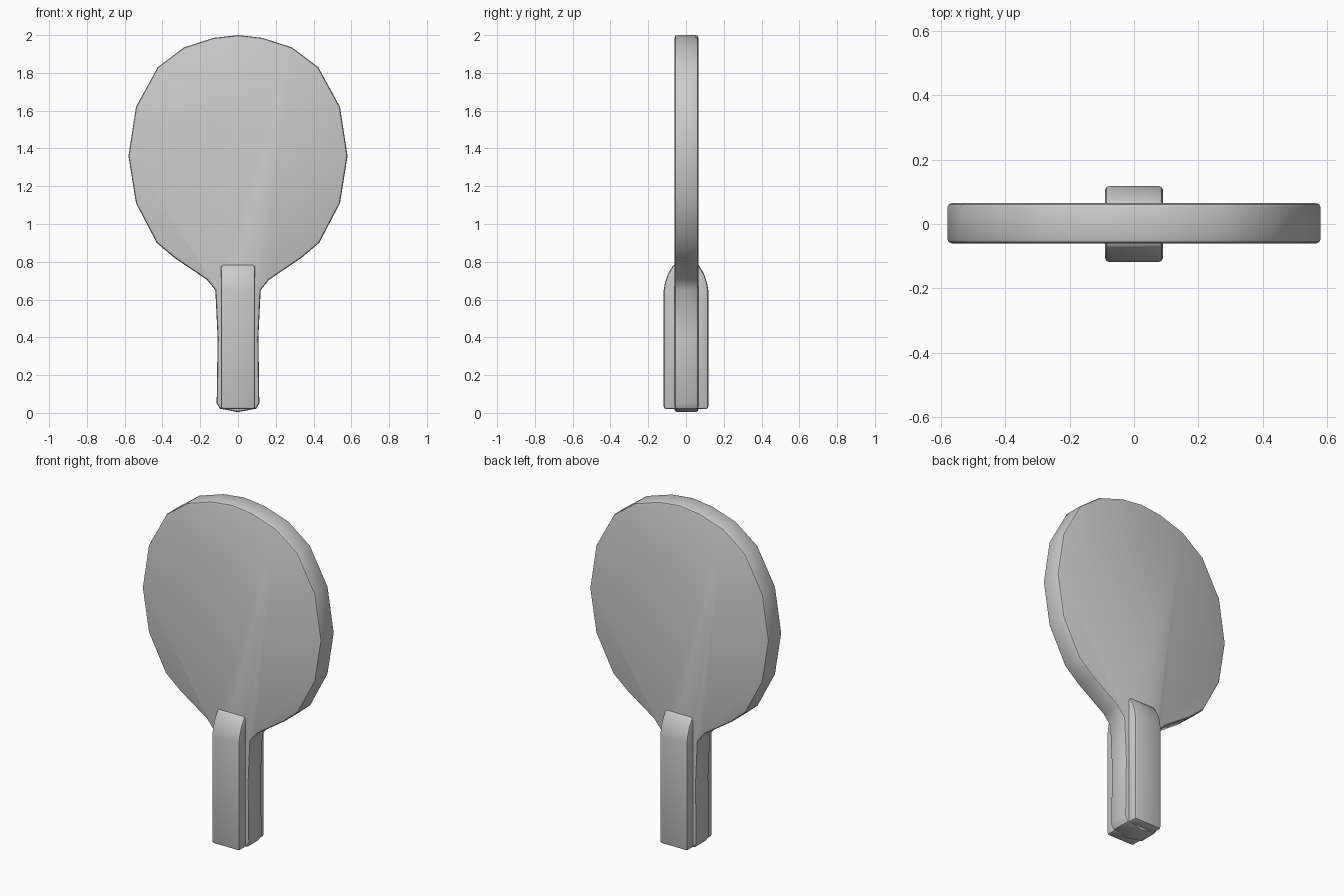
import bpy, bmesh, math
from mathutils import Vector

if "Cube" in bpy.data.objects:
    bpy.data.objects.remove(bpy.data.objects["Cube"])


def extruded(name, points, depth, bevel, segments):
    """Closed profile swept along depth, hard edges rounded, smooth shaded."""
    bm = bmesh.new()
    face = bm.faces.new([bm.verts.new(p) for p in points])
    sweep = bmesh.ops.extrude_face_region(bm, geom=[face])
    moved = [v for v in sweep["geom"] if isinstance(v, bmesh.types.BMVert)]
    bmesh.ops.translate(bm, verts=moved, vec=Vector(depth))
    bmesh.ops.recalc_face_normals(bm, faces=bm.faces)
    hard = [e for e in bm.edges if e.calc_face_angle(0) > math.radians(55)]
    bmesh.ops.bevel(bm, geom=hard, offset=bevel, segments=segments,
                    profile=0.5, affect='EDGES', clamp_overlap=True)
    bmesh.ops.recalc_face_normals(bm, faces=bm.faces)
    mesh = bpy.data.meshes.new(name)
    bm.to_mesh(mesh)
    bm.free()
    obj = bpy.data.objects.new(name, mesh)
    bpy.context.collection.objects.link(obj)
    bpy.ops.object.select_all(action='DESELECT')
    obj.select_set(True)
    bpy.context.view_layer.objects.active = obj
    bpy.ops.object.shade_smooth_by_angle(angle=math.radians(40))
    return obj


# Blade with handle core: one flat outline, mirrored across x = 0
half = [(0.13, 1.985), (0.285, 1.935), (0.425, 1.83), (0.54, 1.62),
        (0.58, 1.36), (0.54, 1.11), (0.43, 0.90), (0.335, 0.82),
        (0.165, 0.705), (0.12, 0.65), (0.108, 0.40), (0.113, 0.05),
        (0.095, 0.022)]
outline = ([(0, 2.0)] + half + [(0, 0.004)]
           + [(-x, z) for x, z in reversed(half)])
extruded("blade", [(x, -0.06, z) for x, z in outline],
         (0, 0.125, 0), 0.013, 2)

# Grip plates: side profile swept across the handle, one on each face
profile = [(0.03, 0.02), (0.118, 0.02), (0.118, 0.65), (0.111, 0.69),
           (0.096, 0.735), (0.066, 0.785), (0.03, 0.785)]
for name, side in (("front_grip", -1), ("back_grip", 1)):
    extruded(name, [(-0.09, side * y, z) for y, z in profile],
             (0.18, 0, 0), 0.013, 2)
